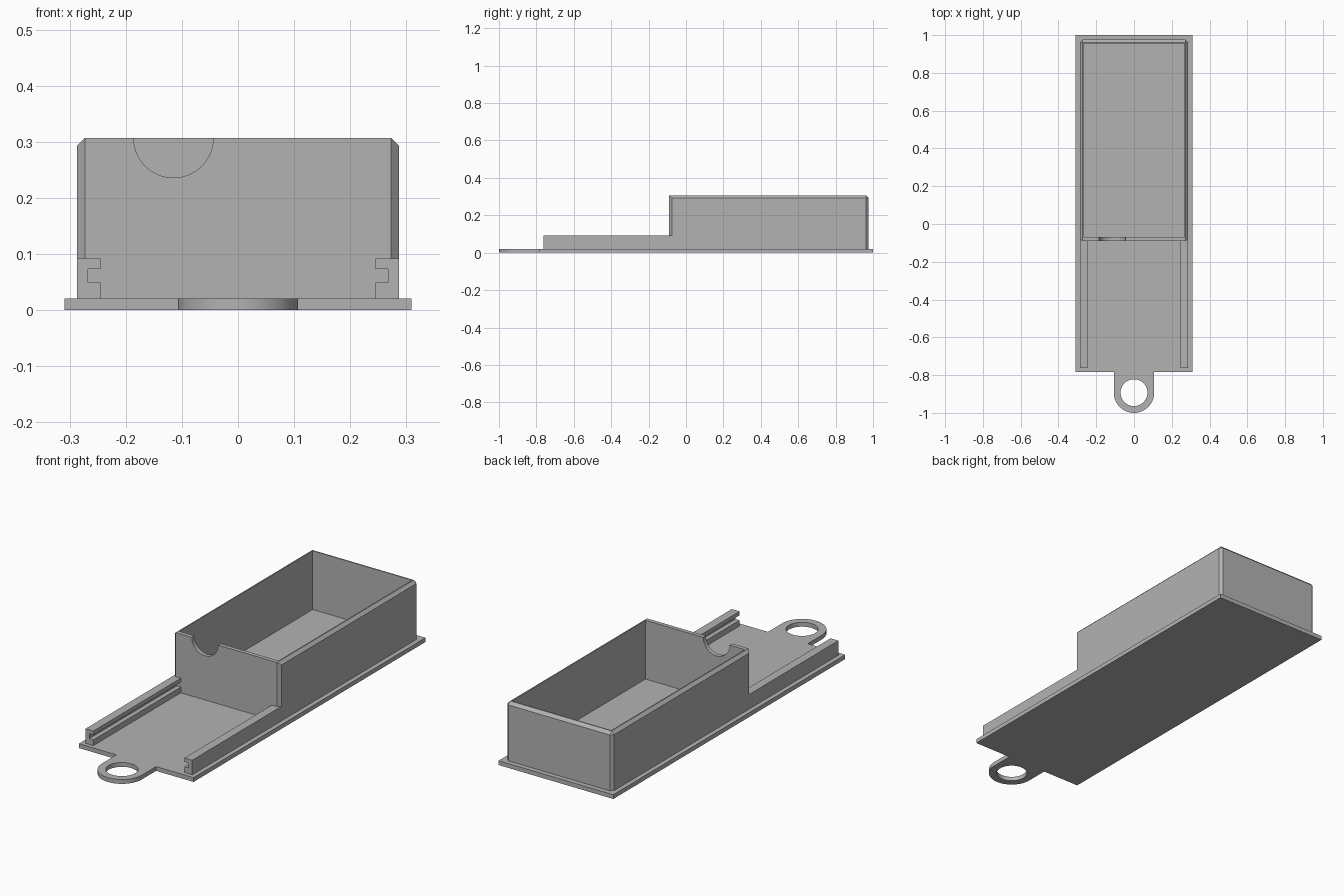
import bpy, bmesh
from math import pi, cos, sin, radians
from mathutils import Matrix

cube = bpy.data.objects.get("Cube")
if cube:
    bpy.data.objects.remove(cube, do_unlink=True)

grey = bpy.data.materials.new("plain_grey")
grey.use_nodes = True
colour = (0.45, 0.45, 0.45, 1)
grey.diffuse_color = colour
grey.node_tree.nodes["Principled BSDF"].inputs["Base Color"].default_value = colour

BASE_TOP = 0.021
SIDE = 0.287          # outer face of walls and rails
INNER = 0.267         # inner face of walls, back of the rail slots
FRONT, BACK, TOP = -0.09, 0.976, 0.307
WALL, CHAMFER = 0.02, 0.014


def finish(name, bm):
    bmesh.ops.recalc_face_normals(bm, faces=bm.faces)
    mesh = bpy.data.meshes.new(name)
    bm.to_mesh(mesh)
    bm.free()
    mesh.materials.append(grey)
    obj = bpy.data.objects.new(name, mesh)
    bpy.context.collection.objects.link(obj)
    return obj


def block(lo, hi):
    bm = bmesh.new()
    bmesh.ops.create_cube(bm, size=1)
    for v in bm.verts:
        v.co = [lo[i] if v.co[i] < 0 else hi[i] for i in range(3)]
    return bm


def prism(points, direction):
    bm = bmesh.new()
    face = bm.faces.new([bm.verts.new(p) for p in points])
    new = bmesh.ops.extrude_face_region(bm, geom=[face])["geom"]
    bmesh.ops.translate(bm, vec=direction,
                        verts=[g for g in new if isinstance(g, bmesh.types.BMVert)])
    return bm


def cylinder(name, radius, depth, matrix):
    bm = bmesh.new()
    bmesh.ops.create_cone(bm, cap_ends=True, segments=64, radius1=radius,
                          radius2=radius, depth=depth, matrix=matrix)
    return finish(name, bm)


def select(obj):
    bpy.ops.object.select_all(action="DESELECT")
    obj.select_set(True)
    bpy.context.view_layer.objects.active = obj


def cut(obj, cutter):
    mod = obj.modifiers.new("cut", "BOOLEAN")
    mod.operation, mod.solver, mod.object = "DIFFERENCE", "EXACT", cutter
    select(obj)
    bpy.ops.object.modifier_apply(modifier=mod.name)
    bpy.data.objects.remove(cutter, do_unlink=True)


# Base plate with a rounded hanging tab
W, EDGE, R, RING_Y = 0.309, -0.783, 0.107, -0.893
arc = [(R * cos(a), RING_Y + R * sin(a))
       for a in (pi + pi * i / 32 for i in range(33))]
outline = [(-W, 1), (-W, EDGE), (-R, EDGE), *arc, (R, EDGE), (W, EDGE), (W, 1)]
base = finish("base_plate", prism([(x, y, 0) for x, y in outline], (0, 0, BASE_TOP)))
cut(base, cylinder("tab_hole", 0.071, 0.2, Matrix.Translation((0, RING_Y, 0))))

# Open box: chamfered upright corners, and top edges at the sides and back
bm = block((-SIDE, FRONT, BASE_TOP), (SIDE, BACK, TOP))
edges = []
for e in bm.edges:
    a, b = e.verts[0].co, e.verts[1].co
    upright = abs(a.z - b.z) > 0.1
    top_rim = min(a.z, b.z) > TOP - 0.01 and max(a.y, b.y) > 0
    if upright or top_rim:
        edges.append(e)
bmesh.ops.bevel(bm, geom=edges, offset=CHAMFER, segments=1, affect="EDGES",
                profile=0.5, clamp_overlap=True)
box = finish("box_walls", bm)
cut(box, finish("hollow", block((-INNER, FRONT + WALL, -0.1),
                                (INNER, BACK - WALL, 0.5))))

# Half-round finger notch in the front wall
cut(box, cylinder("notch", 0.071, 0.1,
                  Matrix.Translation((-0.115, FRONT, TOP)) @ Matrix.Rotation(pi / 2, 4, "X")))

# Slotted rails in front of the box
LIP, RAIL_TOP, SLOT_LOW, SLOT_HIGH = 0.245, 0.092, 0.049, 0.073
profile = [(SIDE, BASE_TOP), (SIDE, RAIL_TOP), (LIP, RAIL_TOP), (LIP, SLOT_HIGH),
           (INNER, SLOT_HIGH), (INNER, SLOT_LOW), (LIP, SLOT_LOW), (LIP, BASE_TOP)]
rail_start, rail_end = -0.762, FRONT + CHAMFER
for name, s in (("left_rail", 1), ("right_rail", -1)):
    finish(name, prism([(s * x, rail_start, z) for x, z in profile],
                       (0, rail_end - rail_start, 0)))

# Smooth the round cuts, keep all other edges sharp
for obj in (base, box):
    select(obj)
    bpy.ops.object.shade_smooth_by_angle(angle=radians(30))
